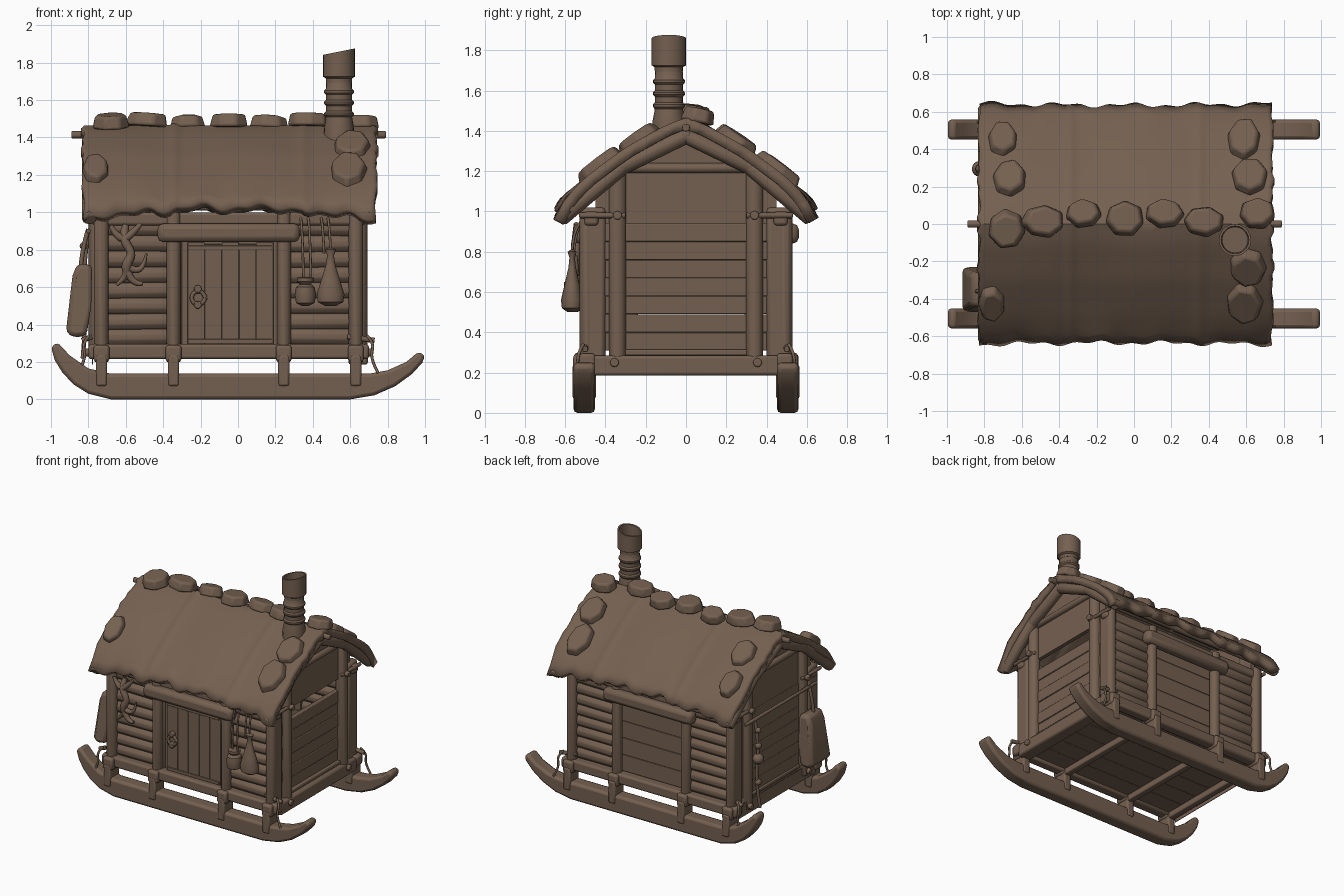
import bpy, bmesh, math, random
from mathutils import Vector, Matrix

if "Cube" in bpy.data.objects:
    bpy.data.objects.remove(bpy.data.objects["Cube"])

random.seed(4)
WOOD = bpy.data.materials.new("weathered_brown")
WOOD.diffuse_color = (0.175, 0.117, 0.08, 1)
WOOD.use_nodes = True
WOOD.node_tree.nodes["Principled BSDF"].inputs["Base Color"].default_value = WOOD.diffuse_color


def finish(name, bm, bevel=0.0, solid=0.0):
    me = bpy.data.meshes.new(name)
    bmesh.ops.recalc_face_normals(bm, faces=bm.faces)
    bm.to_mesh(me)
    bm.free()
    ob = bpy.data.objects.new(name, me)
    bpy.context.collection.objects.link(ob)
    me.materials.append(WOOD)
    if solid:
        m = ob.modifiers.new("thick", 'SOLIDIFY')
        m.thickness, m.offset = solid, -1
    if bevel:
        m = ob.modifiers.new("soft", 'BEVEL')
        m.width, m.segments, m.limit_method = bevel, 2, 'ANGLE'
    bpy.ops.object.select_all(action='DESELECT')
    ob.select_set(True)
    bpy.context.view_layer.objects.active = ob
    bpy.ops.object.shade_smooth_by_angle(angle=math.radians(40))
    return ob


def box(name, lo, hi, bevel=0.008):
    """Box between two corners."""
    bm = bmesh.new()
    bmesh.ops.create_cube(bm, size=1)
    for v in bm.verts:
        v.co = [lo[i] + (v.co[i] + 0.5) * (hi[i] - lo[i]) for i in range(3)]
    return finish(name, bm, bevel)


def rod(name, a, b, r, seg=12, bevel=0.006):
    """Round bar from a to b."""
    a, b = Vector(a), Vector(b)
    bm = bmesh.new()
    bmesh.ops.create_cone(bm, cap_ends=True, segments=seg, radius1=r, radius2=r, depth=(b - a).length)
    bm.transform(Matrix.Translation((a + b) / 2) @ (b - a).to_track_quat('Z', 'Y').to_matrix().to_4x4())
    return finish(name, bm, bevel)


def tube(name, pts, radii):
    """Smooth tapering cord through points."""
    cu = bpy.data.curves.new(name, 'CURVE')
    cu.dimensions, cu.bevel_depth, cu.bevel_resolution = '3D', 1, 2
    cu.resolution_u, cu.use_fill_caps = 4, True
    sp = cu.splines.new('NURBS')
    sp.points.add(len(pts) - 1)
    sp.use_endpoint_u, sp.order_u = True, 3
    for i, p in enumerate(pts):
        sp.points[i].co = (*p, 1)
        sp.points[i].radius = radii[i] if isinstance(radii, list) else radii
    ob = bpy.data.objects.new(name, cu)
    bpy.context.collection.objects.link(ob)
    cu.materials.append(WOOD)
    bpy.ops.object.select_all(action='DESELECT')
    ob.select_set(True)
    bpy.context.view_layer.objects.active = ob
    bpy.ops.object.convert(target='MESH')


def prism(name, pts, axis, c, width, bevel=0.0):
    """Extruded outline: axis 'y' takes (x, z) points, axis 'x' takes (y, z) points."""
    bm = bmesh.new()
    f = bm.faces.new([bm.verts.new((p[0], c - width / 2, p[1]) if axis == 'y'
                                   else (c - width / 2, p[0], p[1])) for p in pts])
    ext = bmesh.ops.extrude_face_region(bm, geom=[f])
    d = (0, width, 0) if axis == 'y' else (width, 0, 0)
    bmesh.ops.translate(bm, vec=d, verts=[v for v in ext['geom'] if isinstance(v, bmesh.types.BMVert)])
    return finish(name, bm, bevel)


def lathe(name, prof, loc, sy=1.0, seg=16):
    bm = bmesh.new()
    rings = [[bm.verts.new((loc[0] + r * math.cos(6.28319 * i / seg),
                            loc[1] + sy * r * math.sin(6.28319 * i / seg), loc[2] + z))
              for i in range(seg)] for r, z in prof]
    for a, b in zip(rings, rings[1:]):
        for i in range(seg):
            bm.faces.new((a[i], a[(i + 1) % seg], b[(i + 1) % seg], b[i]))
    bm.faces.new(rings[0])
    bm.faces.new(rings[-1])
    return finish(name, bm)


POSTS = (-0.73, -0.345, 0.245, 0.63)
RUNNER = [(-.965, .305), (-1, .28), (-.98, .21), (-.94, .145), (-.88, .08), (-.8, .03), (-.68, 0), (.6, 0),
          (.73, .022), (.84, .07), (.93, .135), (.985, .195), (1, .235), (.965, .255), (.9, .2), (.8, .155),
          (.7, .137), (-.68, .137), (-.8, .165), (-.9, .235)]

# Long sides: runners, posts, sills and log walls
for s in (-1, 1):
    prism("runner", RUNNER, 'y', s * 0.505, 0.105, 0.018)
    box("sill_beam", (-.8, s * .49 - .04, .215), (.7, s * .49 + .04, .295), 0.015)
    box("top_plate", (-.78, s * .47 - .035, .93), (.68, s * .47 + .035, 1.0), 0.015)
    for x in POSTS:
        rod("side_post", (x, s * .49, .2), (x, s * .49, 1.0), 0.038)
        box("runner_strap", (x - .03, s * .505 - .058, .07), (x + .03, s * .505 + .058, .24), 0.012)
        box("strap_collar", (x - .042, s * .505 - .055, .2), (x + .042, s * .505 + .05, .29), 0.015)
    for x0, x1 in ((-.72, -.36), (.26, .62)):
        for i in range(8):
            z = .335 + i * .083
            rod("wall_log", (x0, s * .445, z + random.uniform(-.006, .006)), (x1, s * .445, z), 0.048, seg=10)
    box("lintel", (-.43, s * .515 - .045, .84), (.33, s * .515 + .045, .94), 0.03)

# Door with planks, frame and ring handle
for i in range(5):
    x = -.27 + i * .092
    box("door_plank", (x, -.485, .295), (x + .0915, -.45, .84 - .01 * (i % 2)), 0.003)
box("door_back", (-.38, -.46, .25), (.28, -.42, .9))
for x in (-.33, .215):
    box("door_jamb", (x - .045, -.475, .25), (x + .03, -.42, .88), 0.01)
for z in (.31, .81):
    box("door_rail", (-.265, -.493, z - .012), (.18, -.483, z + .012), 0.003)
tube("door_ring", [(-.212 + .038 * math.cos(a * .7854), -.5, .543 + .038 * math.sin(a * .7854))
                   for a in range(9)], 0.011)
for z in (.505, .59):
    rod("door_knob", (-.215, -.48, z), (-.215, -.515, z), 0.021)

# Back middle bay
for i in range(5):
    z = .28 + i * .13
    box("back_board", (-.34, .42, z), (.24, .445, z + .129), 0.003)

# Gable ends
for xs, d in ((.63, 1), (-.735, -1)):
    for y0, y1 in ((.39, .53), (-.53, -.39)):
        box("corner_post", (xs - .035, y0 + .01, .24), (xs + .035, y1 - .01, 1.02), 0.02)
    for s in (-1, 1):
        rod("frame_post", (xs + d * .02, s * .34, .22), (xs + d * .02, s * .34, 1.24), 0.043)
        rod("tie_pole", (xs + d * .045, s * .30, .98), (xs + d * .045, s * .53, .98), 0.014)
        rod("rafter", (xs + d * .06, -s * .02, 1.385), (xs + d * .06, s * .33, 1.215), 0.04)
        rod("rafter_end", (xs + d * .06, s * .30, 1.235), (xs + d * .06, s * .62, .965), 0.04)
        for y, z in ((.34, .98), (.355, .25)):
            rod("peg", (xs + d * .05, s * y, z), (xs + d * .085, s * y, z), 0.022)
        rod("lashing", (xs - .045, s * .5, .335), (xs + .1 * d, s * .5, .315), 0.015)
        tube("rope_end", [(xs + d * .06, s * .51, .34), (xs + d * .1, s * .535, .3), (xs + d * .075, s * .54, .22),
                          (xs + d * .12, s * .55, .14)], 0.008)
    for i in range(6 if d > 0 else 7):
        z = .31 + i * .09
        box("end_board", (xs - .02, -.44, z), (xs + .012 + .006 * (i % 2), .44, z + .0895), 0.004)
    prism("gable_boards", [(-.45, .94), (.45, .94), (.45, 1.09), (.3, 1.23), (0, 1.39), (-.3, 1.23), (-.45, 1.09)],
          'x', xs, .03)
    rod("collar_beam", (xs + d * .02, -.33, 1.215), (xs + d * .02, .33, 1.215), 0.025)
    box("end_sill", (xs - .04, -.47, .185), (xs + .055 * d + .01, .47, .285), 0.015)
    box("end_threshold", (xs - .03, -.38, .285), (xs + .035, .38, .315))

# Floor and crossbeams
for i in range(6):
    y = -.46 + i * .153
    box("floor_board", (-.74, y, .235), (.64, y + .152, .265), 0.003)
for x in POSTS:
    box("crossbeam", (x - .025, -.47, .19), (x + .025, .47, .25))


# Roof hide with ragged hem, drooping eaves and two seams
def roof_z(y):
    y = abs(y)
    pts = ((0, 1.465), (.1, 1.425), (.3, 1.31), (.5, 1.165), (.6, 1.075), (.72, .9))
    for (a, za), (b, zb) in zip(pts, pts[1:]):
        if y <= b:
            return za + (zb - za) * (y - a) / (b - a)
    return .9


bm = bmesh.new()
NU, NV = 72, 32
grid = []
for i in range(NU + 1):
    row, x0 = [], -.82 + 1.55 * i / NU
    for j in range(NV + 1):
        t = 2 * j / NV - 1
        hem = .636 + .007 * math.sin(x0 * 41 + t) + .008 * math.sin(x0 * 17 + 2) + .016 * abs(x0 + .05) ** 2
        y = t * hem
        edge = abs(2 * i / NU - 1) ** 8
        x = x0 + edge * math.copysign(.014 * math.sin(y * 31) + .008 * math.sin(y * 57), x0)
        bump = sum(.012 * math.exp(-((x0 - c) / .018) ** 2) for c in (-.34, .35))
        sag = .008 * math.sin(x0 * 9 + 1) * math.sin(abs(t) * 3.1)
        droop = abs(t) ** 12 * (.01 * math.sin(x0 * 23) - .05 * min(1, abs(x0 + .05) / .7) ** 2 + .02)
        row.append(bm.verts.new((x, y, roof_z(y) + bump + sag + droop)))
    grid.append(row)
for i in range(NU):
    for j in range(NV):
        bm.faces.new((grid[i][j], grid[i + 1][j], grid[i + 1][j + 1], grid[i][j + 1]))
finish("roof_hide", bm, solid=0.055)
rod("ridge_pole", (-.89, 0, 1.415), (.79, 0, 1.415), 0.02)
for s in (-1, 1):
    rod("eave_pole", (-.79, s * .55, 1.03), (.71, s * .55, 1.03), 0.022)

# Flat weight stones on ridge and slopes: x, y, half width, half depth
STONES = [(-.68, -.03, .1, .11), (-.485, .015, .115, .09), (-.27, .06, .1, .08), (-.05, .03, .105, .1),
          (.165, .06, .105, .08), (.375, .015, .11, .085), (.66, .06, .1, .09), (-.7, .46, .08, .12),
          (-.665, .25, .09, .12), (-.76, -.43, .075, .12), (.59, .46, .09, .14), (.62, .26, .1, .12),
          (.61, -.24, .1, .12), (.59, -.43, .1, .14)]
for x, y, rx, ry in STONES:
    ridge = abs(y) < .1
    bm = bmesh.new()
    bmesh.ops.create_cone(bm, cap_ends=True, segments=7, radius1=1.05, radius2=.86, depth=.07 if ridge else .06)
    bm.transform(Matrix.Rotation(random.uniform(0, 3), 4, 'Z'))
    for v in bm.verts:
        v.co.x *= rx * random.uniform(.95, 1.06)
        v.co.y *= ry * random.uniform(.92, 1.04)
    tilt = -y * 4 if ridge else -math.copysign(.64, y)
    z = roof_z(y) + (.035 if ridge else .018)
    bm.transform(Matrix.Translation((x, y, z)) @ Matrix.Rotation(tilt + random.uniform(-.06, .06), 4, 'X')
                 @ Matrix.Rotation(random.uniform(-.08, .08), 4, 'Y'))
    finish("weight_stone", bm, 0.014)

# Chimney: flared foot, banded pipe, hollow slanted cap
pipe = [(.085, -.1), (.08, .04), (.072, .08)]
for z in (.11, .17, .23):
    pipe += [(.07, z - .016), (.079, z - .006), (.079, z + .006), (.07, z + .016)]
pipe += [(.068, .3), (.086, .31), (.086, .45), (.074, .45), (.07, .28)]
cap = lathe("chimney_pipe", pipe, (.54, -.085, 1.415), seg=20)
for v in cap.data.vertices:
    if v.co.z > 1.84:
        v.co.z += (v.co.x - .54) * .2 - .006


# Things hung on the front wall
def hang(x, top, y=-.565):
    tube("hanging_cord", [(x - .015, -.5, .97), (x - .005, y, .92), (x, y, top)], 0.007)


lathe("small_pot", [(.02, 0), (.05, .015), (.057, .06), (.05, .1), (.03, .115), (.045, .13), (.045, .15), (.02, .155)],
      (.36, -.56, .5))
lathe("pouch", [(.03, 0), (.068, .02), (.074, .06), (.05, .14), (.025, .22), (.018, .27), (.03, .3), (.01, .31)],
      (.495, -.565, .5), 0.75)
for x, t in ((.35, .64), (.39, .64), (.495, .79), (.46, .78)):
    hang(x, t)
tube("antler_stem", [(-.6, -.52, .93), (-.62, -.545, .86), (-.56, -.55, .78), (-.6, -.55, .72), (-.59, -.54, .66),
                     (-.65, -.54, .61)], [.018, .028, .022, .03, .02, .008])
for pts in ([(-.6, .71), (-.54, .68), (-.5, .72), (-.49, .78)], [(-.6, .86), (-.55, .9), (-.52, .94)],
            [(-.62, .86), (-.66, .88), (-.68, .93)], [(-.59, .68), (-.56, .61), (-.51, .62)]):
    tube("antler_tine", [(x, -.545, z) for x, z in pts], [.022, .018, .012, .006][:len(pts)])

# Cloak, rail and floats hung on the left end
rod("hanging_rail", (-.8, -.45, .9), (-.8, .42, .9), 0.013)
cloak = prism("cloak", [(-.78, .72), (-.86, .725), (-.885, .66), (-.92, .36), (-.88, .33), (-.81, .34), (-.785, .5)],
              'y', -.35, .24, 0.025)
for v in cloak.data.vertices:
    v.co.y = -.35 + (v.co.y + .35) * (1.0 if v.co.z < .6 else .75)
tube("cloak_cord", [(-.8, -.36, .91), (-.83, -.36, .82), (-.84, -.36, .71)], 0.012)
tube("net_cord", [(-.8, .3, .9), (-.83, .29, .7), (-.81, .31, .45), (-.83, .28, .22)], 0.012)
for z, r in ((.82, .022), (.7, .025), (.6, .042), (.42, .025)):
    lathe("net_float", [(.2 * r, -r), (.8 * r, -.6 * r), (r, 0), (.8 * r, .6 * r), (.2 * r, r)], (-.825, .295, z))
